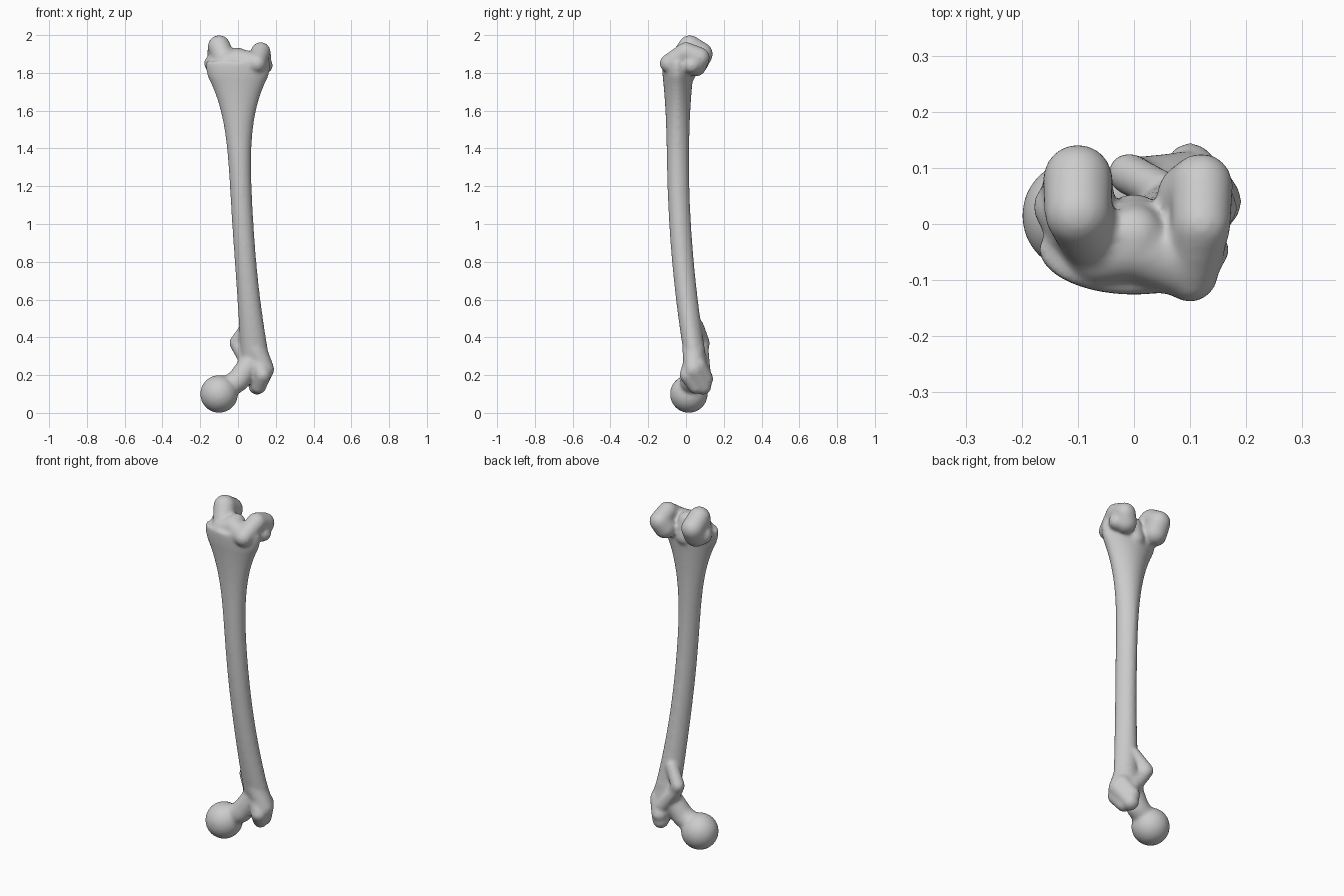
import bpy, bmesh, math
from mathutils import Matrix, Vector

cube = bpy.data.objects.get("Cube")
if cube:
    bpy.data.objects.remove(cube, do_unlink=True)

# Unit sphere points shared by all rounded links
ball = bmesh.new()
bmesh.ops.create_icosphere(ball, subdivisions=3, radius=1)
sphere_points = [vert.co.copy() for vert in ball.verts]
ball.free()

bm = bmesh.new()


def limb(start_radius, end_radius, *centres):
    """Rounded chain through the centres, tapering evenly from start to end."""
    last = len(centres) - 1
    balls = [(Vector(centre), start_radius + (end_radius - start_radius) * i / last)
             for i, centre in enumerate(centres)]
    for pair in zip(balls, balls[1:]):
        verts = [bm.verts.new(centre + point * radius)
                 for centre, radius in pair for point in sphere_points]
        bmesh.ops.convex_hull(bm, input=verts)


def shaft_ring(z, sides=32):
    """Cross-section of the bowed shaft, flaring at both ends, narrower at the back."""
    flare = (max(z - 0.9, 0) / 0.9) ** 4.5
    spread = max(0.9 - z, 0) ** 2
    half_width = min(0.057 + 0.115 * flare + 0.05 * spread, 0.17)
    half_depth = 0.058 + 0.025 * min(flare, 1)
    centre_x = 0.04 * max(1.8 - z, 0) ** 2
    centre_y = 0.075 * max(1.4 - z, 0) ** 2 - 0.043
    ring = []
    for i in range(sides):
        angle = math.tau * i / sides
        across, back = math.cos(angle), math.sin(angle)
        narrowing = 1 - 0.14 * max(back, 0)
        ring.append(bm.verts.new((centre_x + half_width * across * narrowing,
                                  centre_y + half_depth * back, z)))
    return ring


def loft(rings):
    """Closed skin over matching rings."""
    for low, high in zip(rings, rings[1:]):
        for i in range(len(low)):
            bm.faces.new((low[i - 1], low[i], high[i], high[i - 1]))
    bm.faces.new(rings[0])
    bm.faces.new(rings[-1])


# Shaft
bottom, top, steps = 0.25, 1.86, 40
loft([shaft_ring(bottom + (top - bottom) * i / steps) for i in range(steps + 1)])

# Inner condyle and its side bump
limb(0.058, 0.065, (-0.06, -0.05, 1.84), (-0.1, 0.02, 1.94),
     (-0.1, 0.08, 1.9), (-0.1, 0.05, 1.85))
limb(0.06, 0.05, (-0.1, 0, 1.85), (-0.13, 0.03, 1.85))

# Outer condyle and its side bump
limb(0.05, 0.06, (0.1, -0.09, 1.85), (0.12, 0, 1.91),
     (0.12, 0.07, 1.88), (0.1, 0.05, 1.84))
limb(0.055, 0.045, (0.1, 0, 1.85), (0.14, 0.03, 1.84))

# Groove between the condyles
limb(0.06, 0.06, (-0.06, -0.05, 1.85), (0, -0.04, 1.87), (0.08, -0.07, 1.85))
limb(0.055, 0.055, (0, -0.02, 1.88), (0, 0, 1.8))

# Ball head and neck
bmesh.ops.create_icosphere(bm, subdivisions=4, radius=0.1,
                           matrix=Matrix.Translation((-0.1, 0.015, 0.1)))
limb(0.06, 0.06, (-0.1, 0.02, 0.11), (0, 0.03, 0.17), (0.07, 0.05, 0.27))

# Greater trochanter with front and back lobes
limb(0.06, 0.045, (0.09, 0.04, 0.34), (0.14, 0.04, 0.23), (0.1, 0.09, 0.14))
limb(0.05, 0.04, (0.1, 0.04, 0.28), (0.13, 0.01, 0.2), (0.11, 0.05, 0.14))
limb(0.05, 0.045, (0.13, 0.06, 0.25), (0.1, 0.1, 0.18))

# Lesser trochanter and the crest joining the two
limb(0.035, 0.04, (0.05, 0.06, 0.46), (-0.01, 0.09, 0.37), (0.05, 0.06, 0.27))
limb(0.03, 0.04, (0, 0.09, 0.34), (0.09, 0.09, 0.23))

# Drop the points left inside the rounded links
loose = [vert for vert in bm.verts if not vert.link_faces]
bmesh.ops.delete(bm, geom=loose, context='VERTS')
bmesh.ops.recalc_face_normals(bm, faces=bm.faces[:])
for face in bm.faces:
    face.smooth = True
mesh = bpy.data.meshes.new("thigh_bone")
bm.to_mesh(mesh)
bm.free()
bone = bpy.data.objects.new("thigh_bone", mesh)
bpy.context.collection.objects.link(bone)

# Bone colour
grey = bpy.data.materials.new("bone_grey")
grey.use_nodes = True
colour = (0.6, 0.6, 0.6, 1)
grey.diffuse_color = colour
grey.node_tree.nodes["Principled BSDF"].inputs["Base Color"].default_value = colour
mesh.materials.append(grey)

# Fuse the parts into one smooth skin
fuse = bone.modifiers.new("fuse", 'REMESH')
fuse.mode = 'VOXEL'
fuse.voxel_size = 0.008
fuse.use_smooth_shade = True
soften = bone.modifiers.new("soften", 'SMOOTH')
soften.factor = 0.5
soften.iterations = 14
